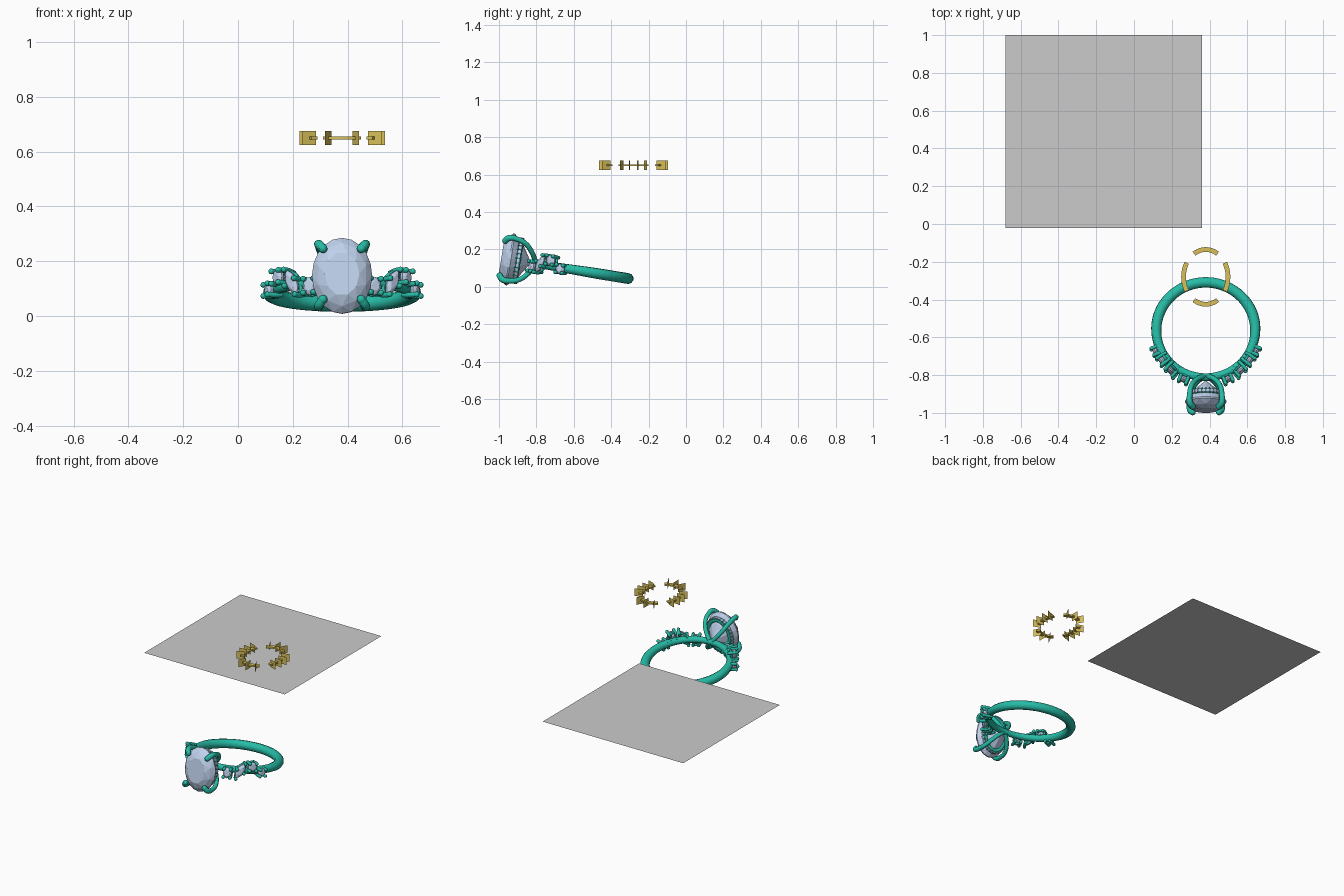
import bpy, bmesh
from math import sin, cos, pi, radians, tau
from mathutils import Matrix, Vector

if "Cube" in bpy.data.objects:
    bpy.data.objects.remove(bpy.data.objects["Cube"])


def material(name, rgb):
    m = bpy.data.materials.new(name)
    m.diffuse_color = (*rgb, 1)
    m.use_nodes = True
    m.node_tree.nodes["Principled BSDF"].inputs["Base Color"].default_value = m.diffuse_color
    return m


GREEN = material("green_metal", (0.02, 0.50, 0.38))
GEM = material("pale_gem", (0.52, 0.64, 0.84))
GOLD = material("gold", (0.68, 0.52, 0.10))

# The ring is built flat around its own centre, head towards -y, then tipped up
RING = Matrix.Translation((0.38, -0.56, 0.085)) @ Matrix.Rotation(radians(-9.2), 4, 'X')


def mesh_object(name, bm, mat=None):
    me = bpy.data.meshes.new(name)
    bm.to_mesh(me)
    bm.free()
    ob = bpy.data.objects.new(name, me)
    bpy.context.collection.objects.link(ob)
    if mat:
        me.materials.append(mat)
    return ob


def tubes(name, paths, radius, closed=False, scale=None, res=4):
    """Round bars along smooth paths given in ring space."""
    cu = bpy.data.curves.new(name, 'CURVE')
    cu.dimensions = '3D'
    cu.bevel_depth = radius
    cu.bevel_resolution = 3
    cu.resolution_u = res
    cu.use_fill_caps = True
    for path in paths:
        sp = cu.splines.new('BEZIER')
        sp.bezier_points.add(len(path) - 1)
        sp.use_cyclic_u = closed
        for i, (bp, p) in enumerate(zip(sp.bezier_points, path)):
            bp.co = RING @ Vector(p)
            bp.handle_left_type = bp.handle_right_type = 'AUTO'
            bp.radius = scale[i] if scale else 1
    ob = bpy.data.objects.new(name, cu)
    bpy.context.collection.objects.link(ob)
    cu.materials.append(GREEN)
    bpy.context.view_layer.objects.active = ob
    bpy.ops.object.select_all(action='DESELECT')
    ob.select_set(True)
    bpy.ops.object.convert(target='MESH')
    bpy.ops.object.shade_smooth_by_angle(angle=radians(50))


def balls(name, spots, radius):
    """Rounded claw tips."""
    bm = bmesh.new()
    for p in spots:
        bmesh.ops.create_uvsphere(bm, u_segments=12, v_segments=8, radius=radius,
                                  matrix=Matrix.Translation(RING @ Vector(p)))
    for f in bm.faces:
        f.smooth = True
    mesh_object(name, bm, GREEN)


def outline(a, b, t, pointed):
    c = cos(t)
    return a * (c * abs(c) if pointed else c), b * sin(t)


def gems(name, stones, n=16):
    """Faceted stones: (matrix, a, b, crown, pavilion, pointed), table towards local +z."""
    bm = bmesh.new()
    for m, a, b, crown, pav, pointed in stones:
        layers = [(0.58, crown, n // 2, 0), (0.84, crown * 0.62, n // 2, 0.5), (1, 0.004, n, 0),
                  (1, -0.004, n, 0), (0.62, -pav * 0.52, n // 2, 0.5), (0.04, -pav, 4, 0)]
        vs = []
        for s, z, k, off in layers:
            for i in range(k):
                x, y = outline(a * s, b * s, tau * (i + off) / k, pointed)
                vs.append(bm.verts.new(RING @ m @ Vector((x, y, z))))
        bmesh.ops.convex_hull(bm, input=vs)
    loose = [v for v in bm.verts if not v.link_faces]
    bmesh.ops.delete(bm, geom=loose, context='VERTS')
    mesh_object(name, bm, GEM)


def basis(t, u, n, p):
    return Matrix.Translation(p) @ Matrix((t, u, n)).transposed().to_4x4()


def seat(phi, r, z, tilt=0):
    """Frame on the band: x along it, y up, z outwards."""
    n = Vector((sin(phi), -cos(phi), 0))
    t = Vector((cos(phi), sin(phi), 0))
    return basis(t, Vector((0, 0, 1)), n, n * r + Vector((0, 0, z))) @ Matrix.Rotation(tilt, 4, 'Z')


# Band, thinner under the stones
N = 32
angs = [tau * i / N for i in range(N)]
tubes("band", [[(0.262 * sin(t), -0.262 * cos(t) + 0.008 * cos(t), 0) for t in angs]], 0.029, True,
      [0.70 + 0.30 * min(1, max(0, (1 - cos(t)) / 1.3)) for t in angs])

# Oval centre stone
A, B = 0.11, 0.14
gems("centre_stone", [(seat(0, 0.385, 0), A, B, 0.048, 0.11, False)], 20)

# Hidden halo: rail plus small stones facing outwards
rail, halo, beads = [], [], []
K = 30
for i in range(K):
    t = tau * i / K
    ha, hb = 0.078, 0.106
    c = Vector((ha * cos(t), -0.342, hb * sin(t)))
    n = Vector((cos(t) / ha, 0, sin(t) / hb)).normalized()
    u = Vector((0, -1, 0))
    rail.append(c)
    halo.append((basis(u.cross(n), u, n, c + n * 0.014), 0.0105, 0.0105, 0.005, 0.01, False))
    t2 = t + pi / K
    for dy in (-0.011, 0.011):
        beads.append((0.091 * cos(t2), -0.342 + dy, 0.119 * sin(t2)))
tubes("halo_rail", [rail], 0.014, True, res=3)
gems("halo_stones", halo, 8)
balls("halo_beads", beads, 0.0045)

# Four claws curving from the band up over the centre stone
claw = [(0.012, -0.25, 0.012), (0.052, -0.278, 0.058), (0.077, -0.318, 0.097), (0.085, -0.365, 0.113),
        (0.084, -0.41, 0.112), (0.070, -0.427, 0.094)]
quad = [(sx, sz) for sx in (-1, 1) for sz in (-1, 1)]
paths = [[(x * sx, y, z * sz) for x, y, z in claw] for sx, sz in quad]
tubes("centre_claws", paths, 0.015, scale=[0.9, 0.9, 0.9, 0.95, 1.1, 1.1], res=6)
balls("centre_claw_tips", [p[-1] for p in paths], 0.0165)

# Shoulder stones: angle, height, half width, half height, lean, pointed
SHOULDER = [(24, -0.018, 0.027, 0.034, 0, False), (39.5, 0.002, 0.025, 0.055, -28, True),
            (54, 0.030, 0.028, 0.030, 0, False), (67, -0.008, 0.025, 0.027, 0, False)]
stones, rims, pegs = [], [], []
for side in (-1, 1):
    for phi, z, a, b, lean, pointed in SHOULDER:
        m = seat(side * radians(phi), 0.288, z, side * radians(lean))
        stones.append((m, a, b, 0.014, 0.03, pointed))
        rims.append([m @ Vector((*outline(a * 0.88, b * 0.88, tau * i / 12, pointed), -0.02))
                     for i in range(12)])
        spots = [(0, b), (0, -b), (a, 0), (-a, 0)] if pointed else \
            [(x * a * 0.76, y * b * 0.76) for x, y in quad]
        for x, y in spots:
            pegs.append([m @ Vector((x * 0.85, y * 0.85, -0.042)), m @ Vector((x, y, -0.01)),
                         m @ Vector((x, y, 0.016))])
gems("shoulder_stones", stones, 12)
tubes("shoulder_rims", rims, 0.007, True, res=3)
tubes("shoulder_claws", pegs, 0.0095, res=3)
balls("shoulder_claw_tips", [p[-1] for p in pegs], 0.0105)

# Gold arcs floating above, with upright radial fins
C = Vector((0.38, -0.28, 0.65))
EA, EB = 0.1175, 0.145


def around(t, off, z):
    n = Vector((cos(t) / EA, sin(t) / EB, 0)).normalized()
    return C + Vector((EA * cos(t), EB * sin(t), z)) + n * off


arcs, fins = bmesh.new(), bmesh.new()
for q in range(4):
    mid = q * pi / 2
    half = radians(32 if q % 2 else 31)
    prev = None
    for i in range(13):
        t = mid - half + 2 * half * i / 12
        row = [arcs.verts.new(around(t, o, z)) for o, z in
               ((-0.0125, -0.005), (0.0125, -0.005), (0.0125, 0.005), (-0.0125, 0.005))]
        if prev:
            for k in range(4):
                arcs.faces.new((prev[k], prev[k - 1], row[k - 1], row[k]))
        if i in (0, 12):
            arcs.faces.new(row)
        prev = row
    for d in ((-22, 0, 22) if q % 2 else (-24, -8, 8, 24)):
        t = mid + radians(d)
        fins.faces.new([fins.verts.new(around(t, o, z)) for o, z in
                        ((-0.013, -0.025), (0.04, -0.025), (0.04, 0.025), (-0.013, 0.025))])
bmesh.ops.recalc_face_normals(arcs, faces=arcs.faces[:])
mesh_object("gold_arcs", arcs, GOLD)
mesh_object("gold_fins", fins, GOLD)

# Flat grey sheet
bm = bmesh.new()
bm.faces.new([bm.verts.new((x, y, 0.29)) for x, y in
              ((-0.68, -0.02), (0.36, -0.02), (0.36, 1.0), (-0.68, 1.0))])
mesh_object("flat_sheet", bm)
